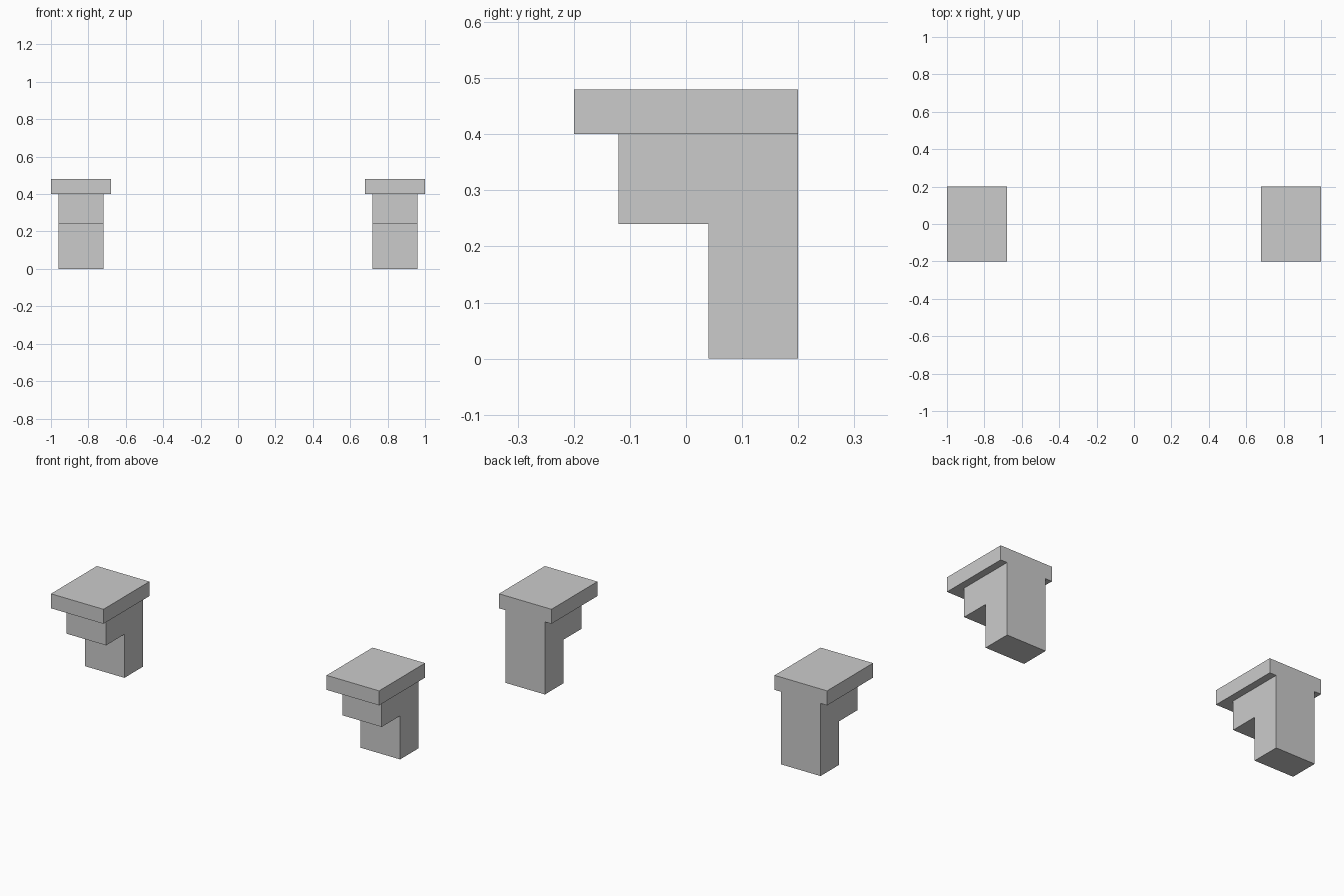
import bpy, bmesh

if "Cube" in bpy.data.objects:
    bpy.data.objects.remove(bpy.data.objects["Cube"])

def extrude_profile(name, profile, x0, x1):
    """Extrude a (y, z) outline along x into a closed solid."""
    bm = bmesh.new()
    face = bm.faces.new([bm.verts.new((x0, y, z)) for y, z in profile])
    ext = bmesh.ops.extrude_face_region(bm, geom=[face])["geom"]
    verts = [g for g in ext if isinstance(g, bmesh.types.BMVert)]
    bmesh.ops.translate(bm, verts=verts, vec=(x1 - x0, 0, 0))
    bmesh.ops.recalc_face_normals(bm, faces=bm.faces)
    mesh = bpy.data.meshes.new(name)
    bm.to_mesh(mesh)
    bm.free()
    obj = bpy.data.objects.new(name, mesh)
    bpy.context.collection.objects.link(obj)
    return obj

# Stepped bracket body and the slab on top of it, flush at the back
BODY = [(0.04, 0), (0.2, 0), (0.2, 0.4), (-0.12, 0.4), (-0.12, 0.24), (0.04, 0.24)]
CAP = [(-0.2, 0.4), (0.2, 0.4), (0.2, 0.48), (-0.2, 0.48)]

# Left and right corbels
for side, cx in (("left", -0.84), ("right", 0.84)):
    extrude_profile(side + "_corbel_body", BODY, cx - 0.12, cx + 0.12)
    extrude_profile(side + "_corbel_cap", CAP, cx - 0.16, cx + 0.16)
